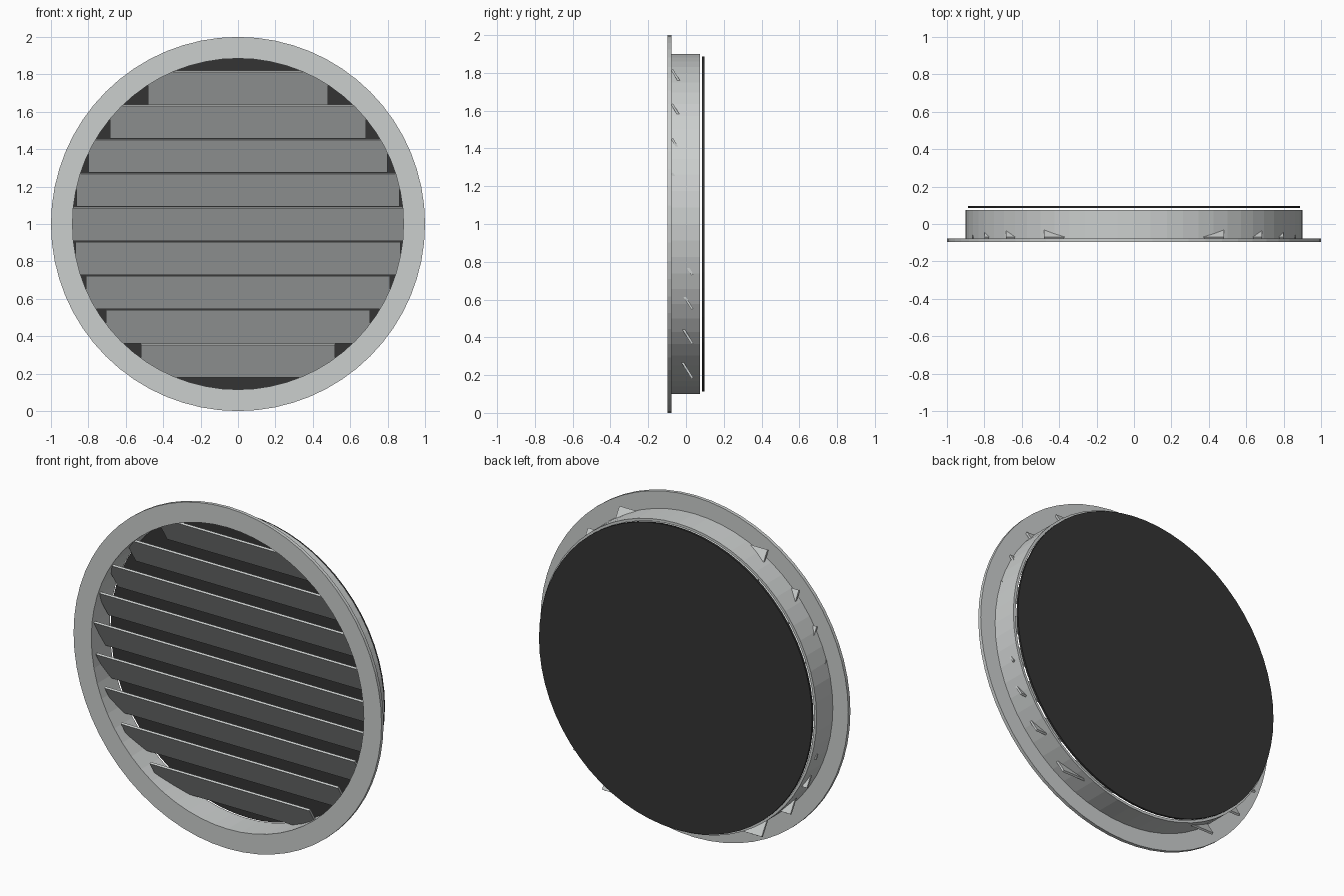
import bpy, bmesh, math
from mathutils import Matrix, Vector

if "Cube" in bpy.data.objects:
    bpy.data.objects.remove(bpy.data.objects["Cube"])

SIDES = 64
CZ = 1.0


def material(name, rgb):
    m = bpy.data.materials.new(name)
    m.diffuse_color = (*rgb, 1.0)
    m.use_nodes = True
    m.node_tree.nodes["Principled BSDF"].inputs["Base Color"].default_value = m.diffuse_color
    return m


metal = material("light_grey_metal", (0.60, 0.62, 0.615))
dark = material("dark_backing", (0.033, 0.033, 0.033))


def finish(name, bm, mat):
    bmesh.ops.recalc_face_normals(bm, faces=bm.faces[:])
    me = bpy.data.meshes.new(name)
    bm.to_mesh(me)
    bm.free()
    me.materials.append(mat)
    ob = bpy.data.objects.new(name, me)
    bpy.context.collection.objects.link(ob)
    return ob


def ring(name, r_out, r_in, y0, y1, mat):
    """Rectangular profile swept around the y axis."""
    bm = bmesh.new()
    loops = []
    for i in range(SIDES):
        a = 2 * math.pi * i / SIDES
        c, s = math.cos(a), math.sin(a)
        loops.append([bm.verts.new((r * c, y, CZ + r * s))
                      for r, y in ((r_out, y0), (r_out, y1), (r_in, y1), (r_in, y0))])
    for i in range(SIDES):
        p, q = loops[i], loops[(i + 1) % SIDES]
        for k in range(4):
            n = (k + 1) % 4
            bm.faces.new((p[k], p[n], q[n], q[k]))
    return finish(name, bm, mat)


# front flange and the sleeve behind it
ring("front_flange", 1.0, 0.885, -0.097, -0.077, metal)
ring("wall_sleeve", 0.90, 0.885, -0.077, 0.074, metal)

# dark disc floating just behind the sleeve
bm = bmesh.new()
bmesh.ops.create_cone(bm, cap_ends=True, segments=SIDES, radius1=0.887, radius2=0.887,
                      depth=0.012,
                      matrix=Matrix.Translation((0, 0.091, CZ)) @ Matrix.Rotation(math.pi / 2, 4, 'X'))
finish("back_screen", bm, dark)

# nine tilted slats, front edge high, ends poking through the sleeve
TILT = math.radians(32)
for i in range(9):
    dz = (4 - i) * 0.1825
    half = math.sqrt(0.885 ** 2 - (dz + 0.013) ** 2)
    bm = bmesh.new()
    m = (Matrix.Translation((0, -0.02, CZ + dz)) @ Matrix.Rotation(TILT, 4, 'X')
         @ Matrix.Diagonal(Vector((2 * half, 0.012, 0.205, 1))))
    bmesh.ops.create_cube(bm, size=1.0, matrix=m)
    finish(f"slat_{i + 1}", bm, metal)
